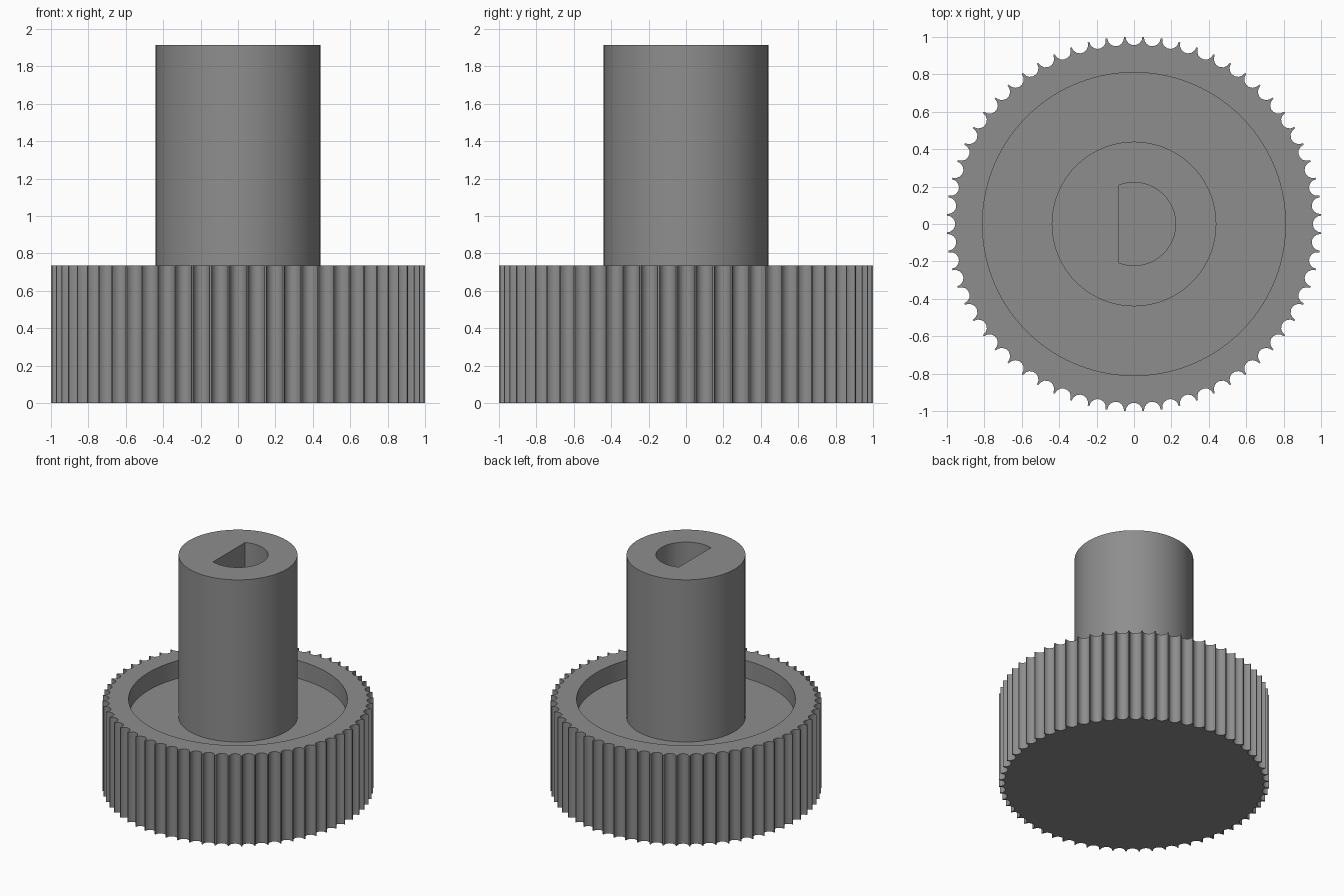
import bpy, bmesh, math

if "Cube" in bpy.data.objects:
    bpy.data.objects.remove(bpy.data.objects["Cube"])

GROOVES = 64        # grip flutes around the rim
STEPS = 8           # points per flute
RIM_Z, FLOOR_Z, TOP_Z = 0.735, 0.59, 1.915

grey = bpy.data.materials.new("mid grey plastic")
grey.diffuse_color = (0.27, 0.27, 0.27, 1)
grey.use_nodes = True
grey.node_tree.nodes["Principled BSDF"].inputs["Base Color"].default_value = grey.diffuse_color


def loft(name, rings, cap_first=False, cap_last=False):
    """Skin a sequence of (xy points, z) rings into one object."""
    bm = bmesh.new()
    loops = [[bm.verts.new((x, y, z)) for x, y in pts] for pts, z in rings]
    n = len(loops[0])
    for a, b in zip(loops, loops[1:]):
        for i in range(n):
            j = (i + 1) % n
            bm.faces.new((a[i], a[j], b[j], b[i]))
    if cap_first:
        bm.faces.new(loops[0][::-1])
    if cap_last:
        bm.faces.new(loops[-1])
    bmesh.ops.recalc_face_normals(bm, faces=bm.faces[:]) if cap_first else None
    mesh = bpy.data.meshes.new(name)
    bm.to_mesh(mesh)
    bm.free()
    mesh.materials.append(grey)
    obj = bpy.data.objects.new(name, mesh)
    bpy.context.collection.objects.link(obj)
    bpy.ops.object.select_all(action='DESELECT')
    obj.select_set(True)
    bpy.context.view_layer.objects.active = obj
    bpy.ops.object.shade_smooth_by_angle(angle=math.radians(35))
    return obj


def polar(r, angles):
    return [(r * math.cos(a), r * math.sin(a)) for a in angles]


# Fluted grip outline: a half-round groove centred on every pitch angle
outline = []
for g in range(GROOVES):
    a = 2 * math.pi * g / GROOVES
    for s in range(STEPS):
        t = math.pi * s / (STEPS - 1)
        u, v = 1.001 - 0.046 * math.sin(t), -0.045 * math.cos(t)
        outline.append((u * math.cos(a) - v * math.sin(a),
                        u * math.sin(a) + v * math.cos(a)))

# Knob: fluted wall, flat rim, recess wall and recess floor
recess = polar(0.81, [math.atan2(y, x) for x, y in outline])
loft("fluted_knob", [(outline, 0), (outline, RIM_Z), (recess, RIM_Z), (recess, FLOOR_Z)],
     cap_first=True, cap_last=True)

# Shaft: round outside, D-shaped bore inside with its flat on the -x side
corner = math.acos(-0.08 / 0.222)
arc, flat = 72, 24
angles = [-corner + 2 * corner * i / arc for i in range(arc)]
angles += [corner + (2 * math.pi - 2 * corner) * i / flat for i in range(flat)]
outer = polar(0.44, angles)
bore = [(max(-0.08, 0.222 * math.cos(a)), 0.222 * math.sin(a)) for a in angles[:arc]]
bore += [(-0.08, -0.08 * math.tan(a)) for a in angles[arc:]]
loft("shaft", [(outer, FLOOR_Z), (outer, TOP_Z), (bore, TOP_Z), (bore, FLOOR_Z)])
